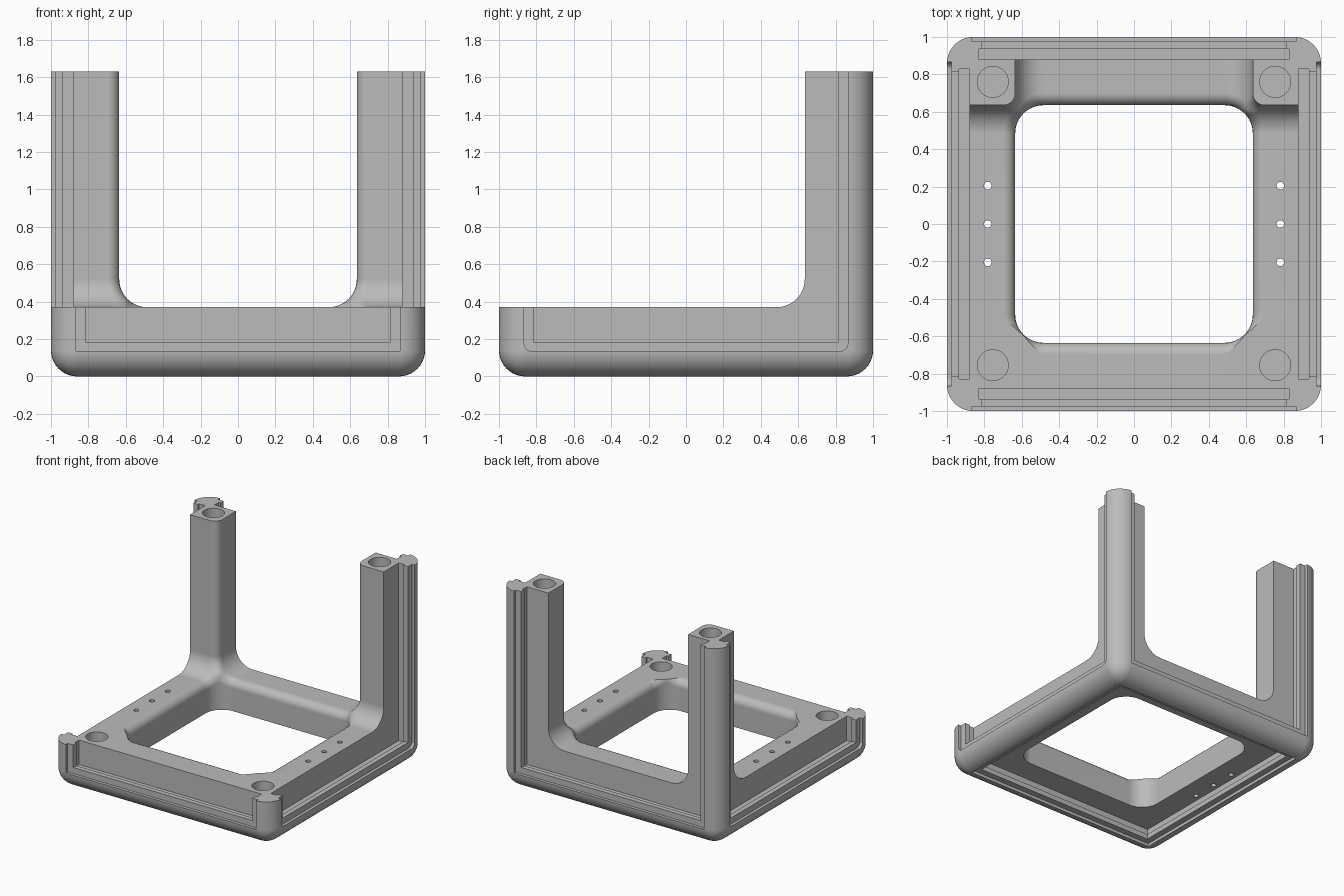
import bpy
import bmesh
from math import sin, cos, pi, radians
from mathutils import Vector

default = bpy.data.objects.get("Cube")
if default:
    bpy.data.objects.remove(default, do_unlink=True)

INNER = 0.635      # half width of the openings
WALL = 0.88        # outer face of the beams, behind the panel slots
BASE_TOP = 0.37
POST_TOP = 1.63

grey = bpy.data.materials.new("frame_grey")
grey.use_nodes = True
grey.diffuse_color = (0.5, 0.5, 0.5, 1)
grey.node_tree.nodes["Principled BSDF"].inputs["Base Color"].default_value = (0.5, 0.5, 0.5, 1)


def make_object(name, bm):
    mesh = bpy.data.meshes.new(name)
    bm.to_mesh(mesh)
    bm.free()
    ob = bpy.data.objects.new(name, mesh)
    bpy.context.collection.objects.link(ob)
    return ob


def prism(axis, u, v, w, radius=0.0, steps=12):
    """Rounded rectangle u x v, extruded over the range w along an axis."""
    points = []
    corners = ((u[1], v[1], -1, -1), (u[0], v[1], 1, -1), (u[0], v[0], 1, 1), (u[1], v[0], -1, 1))
    for k, (cu, cv, su, sv) in enumerate(corners):
        for i in range(steps + 1):
            a = (k + i / steps) * pi / 2
            p = Vector((cu + radius * (su + cos(a)), cv + radius * (sv + sin(a))))
            if not points or (p - points[-1]).length > 1e-5:
                points.append(p)
    if (points[0] - points[-1]).length < 1e-5:
        points.pop()

    def place(p, d):
        return {"x": (d, p.x, p.y), "y": (p.x, d, p.y), "z": (p.x, p.y, d)}[axis]

    bm = bmesh.new()
    rings = [[bm.verts.new(place(p, d)) for p in points] for d in w]
    for ring in rings:
        bm.faces.new(ring)
    n = len(points)
    for i in range(n):
        j = (i + 1) % n
        bm.faces.new((rings[0][i], rings[0][j], rings[1][j], rings[1][i]))
    bmesh.ops.recalc_face_normals(bm, faces=bm.faces)
    return make_object("cutter", bm)


def cut(target, cutter):
    cutter.hide_render = True
    mod = target.modifiers.new("cut", "BOOLEAN")
    mod.operation = "DIFFERENCE"
    mod.solver = "EXACT"
    mod.object = cutter
    bpy.context.view_layer.objects.active = target
    bpy.ops.object.modifier_apply(modifier=mod.name)
    bpy.data.objects.remove(cutter, do_unlink=True)


# Rounded outer block
bm = bmesh.new()
bmesh.ops.create_cube(bm, size=2)
bmesh.ops.translate(bm, verts=bm.verts, vec=(0, 0, 1))
bmesh.ops.bevel(bm, geom=bm.edges[:], offset=0.14, segments=10, profile=0.5, affect="EDGES")
frame = make_object("corner_frame", bm)
frame.data.materials.append(grey)

# Flat post tops, then the three openings
cut(frame, prism("z", (-2, 2), (-2, 2), (POST_TOP, 3)))
span = (-INNER, INNER)
cut(frame, prism("z", span, span, (-1, 3), 0.15))
for axis in "xy":
    cut(frame, prism(axis, span, (BASE_TOP, 3), (-2, 2), 0.15))

# Soft inner edges of the beams and posts
bm = bmesh.new()
bm.from_mesh(frame.data)
bmesh.ops.remove_doubles(bm, verts=bm.verts, dist=1e-4)
bmesh.ops.dissolve_limit(bm, angle_limit=radians(1), verts=bm.verts, edges=bm.edges)


def inside(vert):
    x, y, z = vert.co
    return abs(x) < INNER + 0.005 and abs(y) < INNER + 0.005 and z > 0.3


soft = [e for e in bm.edges if all(inside(v) for v in e.verts)
        and len(e.link_faces) == 2 and e.calc_face_angle() > radians(30)]
bmesh.ops.bevel(bm, geom=soft, offset=0.06, segments=5, profile=0.5,
                affect="EDGES", clamp_overlap=False, loop_slide=True)
bm.to_mesh(frame.data)
bm.free()

# Remove the front posts
cut(frame, prism("z", (-2, 2), (-2, 0), (BASE_TOP, 3)))

# Stepped panel slots: half width, outer and inner distance from the centre
for half, far, near in ((0.865, 1.1, 0.975), (0.815, 1.1, 0.9), (0.83, 0.935, WALL)):
    wide = (-half, half)
    cut(frame, prism("z", wide, wide, (1 - far, 1 - near)))
    for axis in "xy":
        round_corner = 0.04 if axis == "x" and half > 0.85 else 0.0
        for side in (-1, 1):
            cut(frame, prism(axis, wide, (1 - half, 3), (side * near, side * far), round_corner))


def drill(x, y, r, low, high):
    cut(frame, prism("z", (x - r, x + r), (y - r, y + r), (low, high), r, 8))


# Round sockets in the corners and small through holes in the side beams
for side in (-1, 1):
    drill(side * 0.755, -0.755, 0.083, BASE_TOP - 0.1, BASE_TOP + 0.1)
    drill(side * 0.755, 0.76, 0.083, POST_TOP - 0.1, POST_TOP + 0.1)
    for y in (-0.205, 0, 0.205):
        drill(side * 0.782, y, 0.02, -0.5, 1)

# Shading
bpy.ops.object.select_all(action="DESELECT")
frame.select_set(True)
bpy.context.view_layer.objects.active = frame
bpy.ops.object.shade_smooth_by_angle(angle=radians(25))
normals = frame.modifiers.new("clean_normals", "WEIGHTED_NORMAL")
normals.keep_sharp = True
